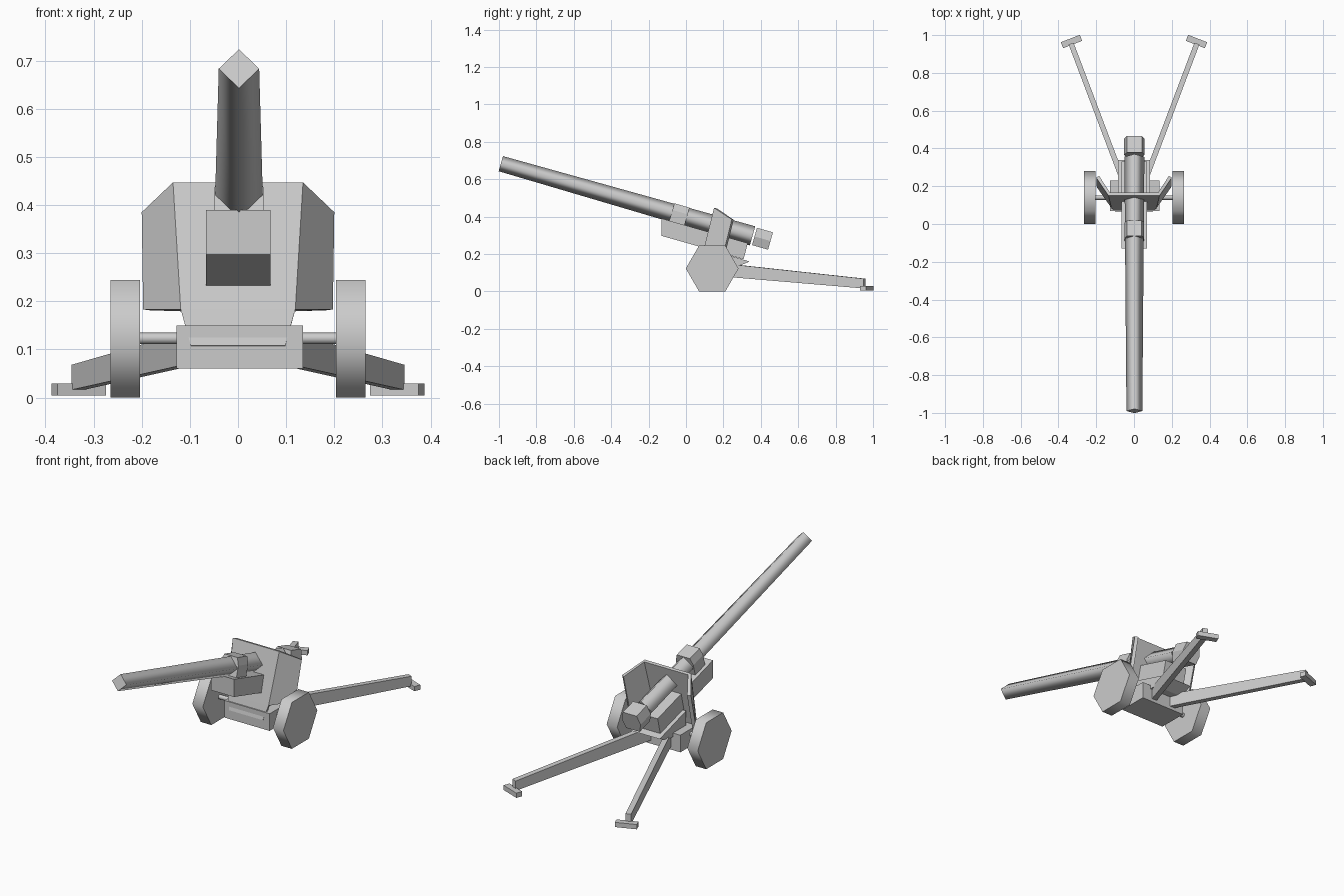
import bpy, bmesh, math
from mathutils import Vector, Matrix

if "Cube" in bpy.data.objects:
    bpy.data.objects.remove(bpy.data.objects["Cube"])

GREY = bpy.data.materials.new("gun_grey")
GREY.diffuse_color = (0.6, 0.6, 0.6, 1)
GREY.use_nodes = True
GREY.node_tree.nodes["Principled BSDF"].inputs["Base Color"].default_value = GREY.diffuse_color
TILT = math.radians(16)  # barrel elevation


def finish(name, bm, smooth_sides=False):
    bmesh.ops.recalc_face_normals(bm, faces=bm.faces)
    me = bpy.data.meshes.new(name)
    if smooth_sides:  # caps stay flat
        axis = smooth_sides
        for f in bm.faces:
            f.smooth = abs(f.normal.dot(axis)) < 0.7
    bm.to_mesh(me)
    bm.free()
    me.materials.append(GREY)
    ob = bpy.data.objects.new(name, me)
    bpy.context.collection.objects.link(ob)
    return ob


def loft(name, a, b, smooth_axis=False):
    """Closed solid between two matching outlines."""
    bm = bmesh.new()
    va = [bm.verts.new(p) for p in a]
    vb = [bm.verts.new(p) for p in b]
    n = len(va)
    bm.faces.new(va)
    bm.faces.new(vb[::-1])
    for i in range(n):
        bm.faces.new((va[i], vb[i], vb[(i + 1) % n], va[(i + 1) % n]))
    return finish(name, bm, smooth_axis)


def side_profile(name, pts, x0, x1, smooth=False):
    """Extrude a (y, z) outline along x."""
    return loft(name, [(x0, y, z) for y, z in pts], [(x1, y, z) for y, z in pts],
                Vector((1, 0, 0)) if smooth else False)


def ring(n, r, start=0.0):
    return [(r * math.cos(start + math.tau * i / n), r * math.sin(start + math.tau * i / n))
            for i in range(n)]


# Barrel line: parts are placed by distance back from the muzzle
MUZZLE = Vector((0.002, -0.99, 0.683))
AXIS = Vector((0, math.cos(TILT), -math.sin(TILT)))
UP = Vector((0, math.sin(TILT), math.cos(TILT)))


def section(pts, dist, lift=0.0):
    c = MUZZLE + AXIS * dist + UP * lift
    return [c + Vector((u, 0, 0)) + UP * v for u, v in pts]


# Tapered four-sided barrel
loft("barrel", section(ring(4, 0.042), 0), section(ring(4, 0.053), 1.40), AXIS)

# Chamfered collar and breech
band = [(0.038, 0.052), (0.051, 0.015), (0.051, -0.052),
        (-0.051, -0.052), (-0.051, 0.015), (-0.038, 0.052)]
loft("collar", section(band, 0.95), section(band, 1.035))
block = [(0.04, 0.048), (0.054, 0.0), (0.04, -0.048),
         (-0.04, -0.048), (-0.054, 0.0), (-0.04, 0.048)]
loft("breech", section(block, 1.411), section(block, 1.5))

# Cradle under the barrel and the saddle carrying it
side_profile("cradle", [(-0.13, 0.39), (0.33, 0.258), (0.308, 0.172), (-0.13, 0.297)],
             -0.066, 0.068)
side_profile("saddle", [(0.12, 0.225), (0.34, 0.16), (0.27, 0.13), (0.12, 0.13)],
             -0.085, 0.085)
side_profile("base", [(0.07, 0.15), (0.23, 0.15), (0.23, 0.06), (0.07, 0.06)],
             -0.128, 0.135)

# Axle and six-sided wheels
side_profile("axle", [(0.14 + a, 0.123 + b) for a, b in ring(8, 0.012)], -0.21, 0.21, True)
hexagon = [(0.14 + a, 0.1225 + b) for a, b in ring(6, 0.141)]
for s, label in ((-1, "left"), (1, "right")):
    side_profile(label + "_wheel", hexagon, s * 0.204, s * 0.265, True)

# Shield: sloped centre plate with folded wings
bm = bmesh.new()
side = {}
for s in (-1, 1):
    side[s] = [bm.verts.new(p) for p in (
        (s * 0.135, 0.15, 0.447), (s * 0.119, 0.084, 0.183), (s * 0.098, 0.066, 0.108),
        (s * 0.2, 0.245, 0.385), (s * 0.197, 0.195, 0.183))]
    t, m, _, wt, wb = side[s]
    bm.faces.new((t, wt, wb, m))
L, R = side[-1], side[1]
bm.faces.new((L[0], L[1], R[1], R[0]))
bm.faces.new((L[1], L[2], R[2], R[1]))
bmesh.ops.recalc_face_normals(bm, faces=bm.faces)
bm.faces.ensure_lookup_table()
if bm.faces[2].normal.y > 0:
    bmesh.ops.reverse_faces(bm, faces=bm.faces)
me = bpy.data.meshes.new("shield")
bm.to_mesh(me)
bm.free()
me.materials.append(GREY)
shield = bpy.data.objects.new("shield", me)
bpy.context.collection.objects.link(shield)
mod = shield.modifiers.new("thickness", "SOLIDIFY")
mod.thickness = 0.018
mod.offset = -1

# Spread trails with ground spades
for s, label in ((-1, "left"), (1, "right")):
    d = Vector((s * 0.36, 0.933, 0))
    n = Vector((0.933, -s * 0.36, 0))
    start, end = Vector((s * 0.055, 0.22, 0)), Vector((s * 0.333, 0.955, 0))

    def outline(c, lo, hi, w):
        return [c + n * u + Vector((0, 0, z))
                for u, z in ((-w, lo), (w, lo), (w, hi), (-w, hi))]

    loft(label + "_trail", outline(start, 0.078, 0.148, 0.014),
         outline(end, 0.016, 0.068, 0.014))
    c = Vector((s * 0.331, 0.966, 0))
    loft(label + "_spade", outline(c - d * 0.017, 0.004, 0.029, 0.054),
         outline(c + d * 0.017, 0.004, 0.029, 0.054))
